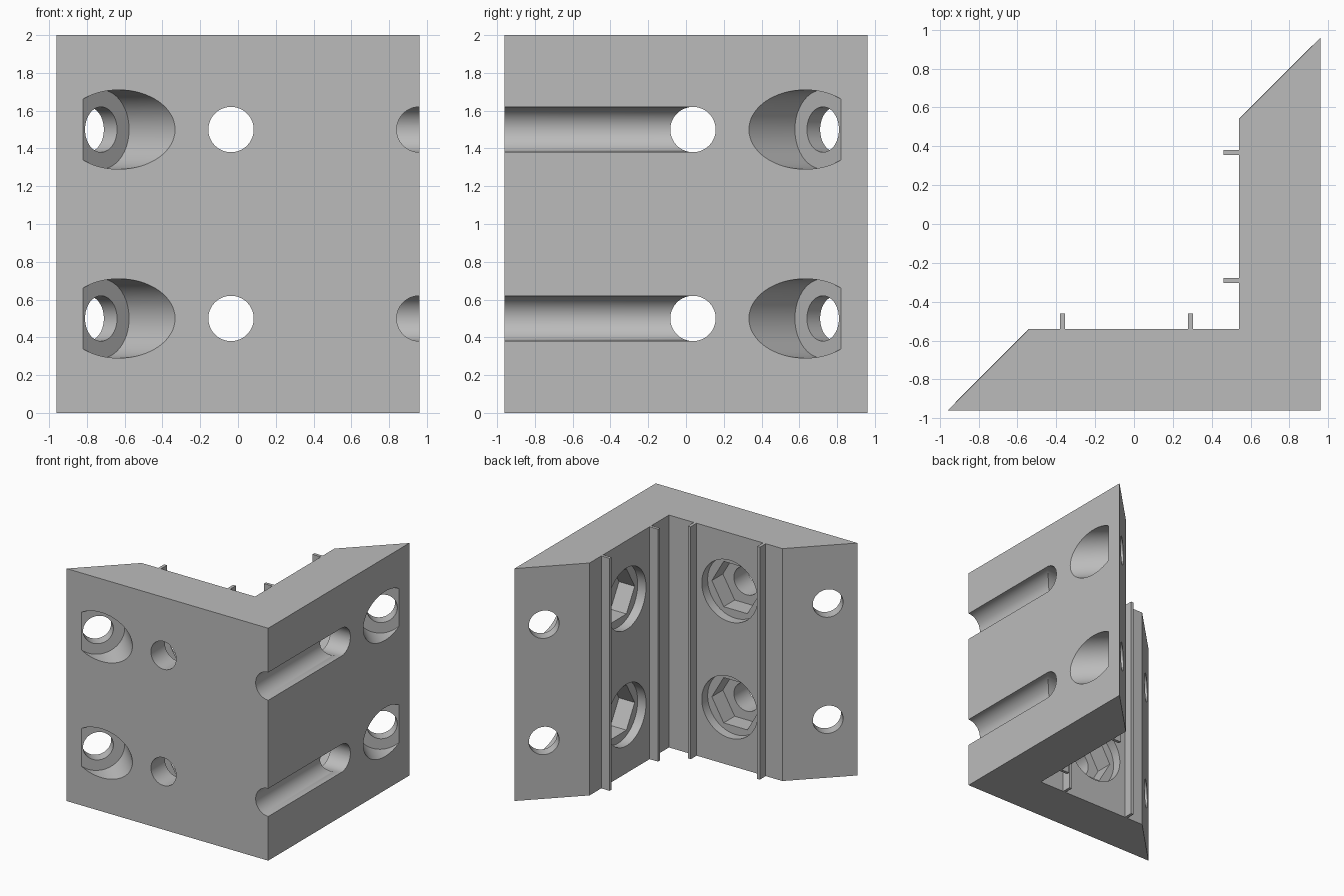
import bpy, bmesh, math
from mathutils import Vector, Matrix

cube = bpy.data.objects.get("Cube")
if cube:
    bpy.data.objects.remove(cube, do_unlink=True)

grey = bpy.data.materials.new("plain grey")
grey.use_nodes = True
colour = (0.5, 0.5, 0.5, 1)
grey.diffuse_color = colour
grey.node_tree.nodes["Principled BSDF"].inputs["Base Color"].default_value = colour

OUT, IN, HEIGHT = 0.96, 0.54, 2.0
HOLE, HEAD, WASHER, NUT = 0.12, 0.21, 0.265, 0.225
ROWS = (0.5, 1.5)


def add_object(name, bm):
    bmesh.ops.recalc_face_normals(bm, faces=bm.faces[:])
    mesh = bpy.data.meshes.new(name)
    bm.to_mesh(mesh)
    bm.free()
    mesh.materials.append(grey)
    obj = bpy.data.objects.new(name, mesh)
    bpy.context.collection.objects.link(obj)
    return obj


def prism(name, outline):
    """Extrude a plan outline to the full height."""
    bm = bmesh.new()
    base = bm.faces.new([bm.verts.new((x, y, 0)) for x, y in outline])
    top = bmesh.ops.extrude_face_region(bm, geom=[base])["geom"]
    verts = [v for v in top if isinstance(v, bmesh.types.BMVert)]
    bmesh.ops.translate(bm, verts=verts, vec=(0, 0, HEIGHT))
    return add_object(name, bm)


def swap(p):
    """Reflect a plan point from the front leg onto the side leg."""
    return (-p[1], -p[0])


def cut(body, start, end, z, radius, sides=64):
    """Bore a horizontal round or many-sided hole through the body."""
    a, b = Vector((*start, z)), Vector((*end, z))
    axis = (b - a).normalized()
    side = Vector((0, 0, 1)).cross(axis)
    frame = Matrix((side.cross(axis), side, axis)).transposed().to_4x4()
    bm = bmesh.new()
    bmesh.ops.create_cone(bm, cap_ends=True, segments=sides, radius1=radius,
                          radius2=radius, depth=(b - a).length,
                          matrix=Matrix.Translation((a + b) / 2) @ frame)
    cutter = add_object("cutter", bm)
    cutter.hide_render = True
    mod = body.modifiers.new("bore", "BOOLEAN")
    mod.operation, mod.solver, mod.object = "DIFFERENCE", "EXACT", cutter
    bpy.context.view_layer.objects.active = body
    bpy.ops.object.modifier_apply(modifier=mod.name)
    bpy.data.objects.remove(cutter, do_unlink=True)


# Corner bracket with mitred ends
body = prism("corner_bracket", [(-OUT, -OUT), (OUT, -OUT), (OUT, OUT),
                                (IN, IN), (IN, -IN), (-IN, -IN)])

# Bores, given for the front leg and reflected to the side leg
bores = [
    ((-0.90, -0.69), (-0.60, -0.99), HOLE, 64),       # bolt through mitre
    ((-0.725, -0.865), (-0.325, -1.265), HEAD, 64),   # bolt head recess
    ((-0.037, -0.40), (-0.037, -0.62), WASHER, 64),   # washer recess
    ((-0.037, -0.45), (-0.037, -0.77), NUT, 6),       # nut pocket
    ((-0.037, -0.50), (-0.037, -1.10), HOLE, 64),     # screw hole
]
for z in ROWS:
    for start, end, radius, sides in bores:
        cut(body, start, end, z, radius, sides)
        cut(body, swap(start), swap(end), z, radius, sides)
    # Round channel along the outer side face
    cut(body, (OUT, -1.1), (OUT, 0.03), z, HOLE)

bpy.ops.object.select_all(action="DESELECT")
body.select_set(True)
bpy.context.view_layer.objects.active = body
bpy.ops.object.shade_smooth_by_angle(angle=math.radians(30))

# Thin locating ribs on the inner faces
for label, x in (("outer", -0.368), ("inner", 0.29)):
    w = 0.013
    rib = [(x - w, -IN - 0.005), (x + w, -IN - 0.005), (x + w, -0.46), (x - w, -0.46)]
    prism("front_rib_" + label, rib)
    prism("side_rib_" + label, [swap(p) for p in rib])
